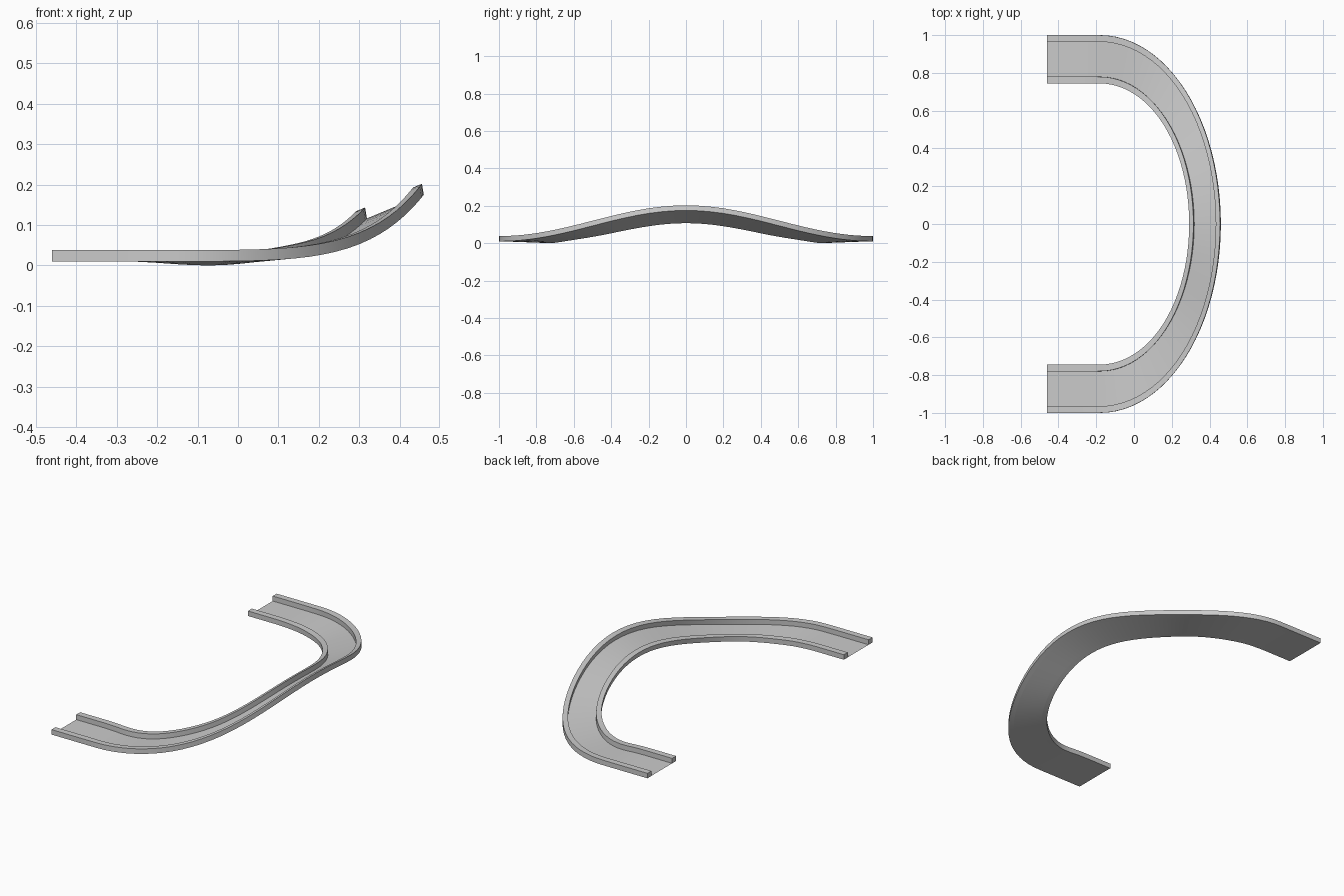
import bpy, bmesh
from math import sin, cos, pi, atan2

if "Cube" in bpy.data.objects:
    bpy.data.objects.remove(bpy.data.objects["Cube"])

R_OUT, R_IN, LIP, HEIGHT = 1.0, 0.745, 0.035, 0.028
X0, SX = -0.18, 0.64          # bend centre and lengthwise squash

# Stations along the track: (straight x or None, bend angle)
N = 48
straight = [-0.46, -0.37, -0.29, -0.25, -0.21]
stations = [(x, 0.0) for x in straight]
stations += [(None, pi * i / N) for i in range(N + 1)]
stations += [(x, pi) for x in reversed(straight)]


def point(station, r, up):
    """Point at radius r, raised by up along the banked normal."""
    xs, a = station
    rise = (1 + cos(pi * cos(a))) / 2
    x_in = xs if xs is not None else X0 + SX * R_IN * sin(a)
    d = (x_in + 0.07) / 0.22
    dip = 0.010 * cos(pi / 2 * d) ** 2 if abs(d) < 1 else 0
    z_in = 0.010 + 0.097 * rise - dip
    z_out = 0.010 + 0.165 * rise
    roll = atan2(z_out - z_in, R_OUT - R_IN)
    z = z_in + (z_out - z_in) * (r - R_IN) / (R_OUT - R_IN) + up * cos(roll)
    r -= up * sin(roll)
    x = xs if xs is not None else X0 + SX * r * sin(a)
    return (x, r * cos(a), z)


def sweep(name, profile, closed):
    """Sweep a (radius, up) profile along the stations."""
    bm = bmesh.new()
    rows = [[bm.verts.new(point(s, r, u)) for r, u in profile] for s in stations]
    n = len(profile)
    for a, b in zip(rows, rows[1:]):
        for i in range(n if closed else n - 1):
            j = (i + 1) % n
            bm.faces.new((a[i], a[j], b[j], b[i]))
    if closed:
        bm.faces.new(rows[0])
        bm.faces.new(rows[-1])
        bmesh.ops.recalc_face_normals(bm, faces=bm.faces)
    else:
        bm.normal_update()
        if sum(f.normal.z for f in bm.faces) < 0:
            bmesh.ops.reverse_faces(bm, faces=bm.faces)
    me = bpy.data.meshes.new(name)
    bm.to_mesh(me)
    bm.free()
    ob = bpy.data.objects.new(name, me)
    bpy.context.collection.objects.link(ob)
    bpy.ops.object.select_all(action='DESELECT')
    ob.select_set(True)
    bpy.context.view_layer.objects.active = ob
    bpy.ops.object.shade_smooth_by_angle()


def rail(name, r0, r1):
    sweep(name, [(r0, 0), (r1, 0), (r1, HEIGHT), (r0, HEIGHT)], True)


# Banked road surface and its two raised edges
sweep("road_surface", [(R_IN + LIP, 0), (R_OUT - LIP, 0)], False)
rail("inner_rail", R_IN, R_IN + LIP)
rail("outer_rail", R_OUT - LIP, R_OUT)
